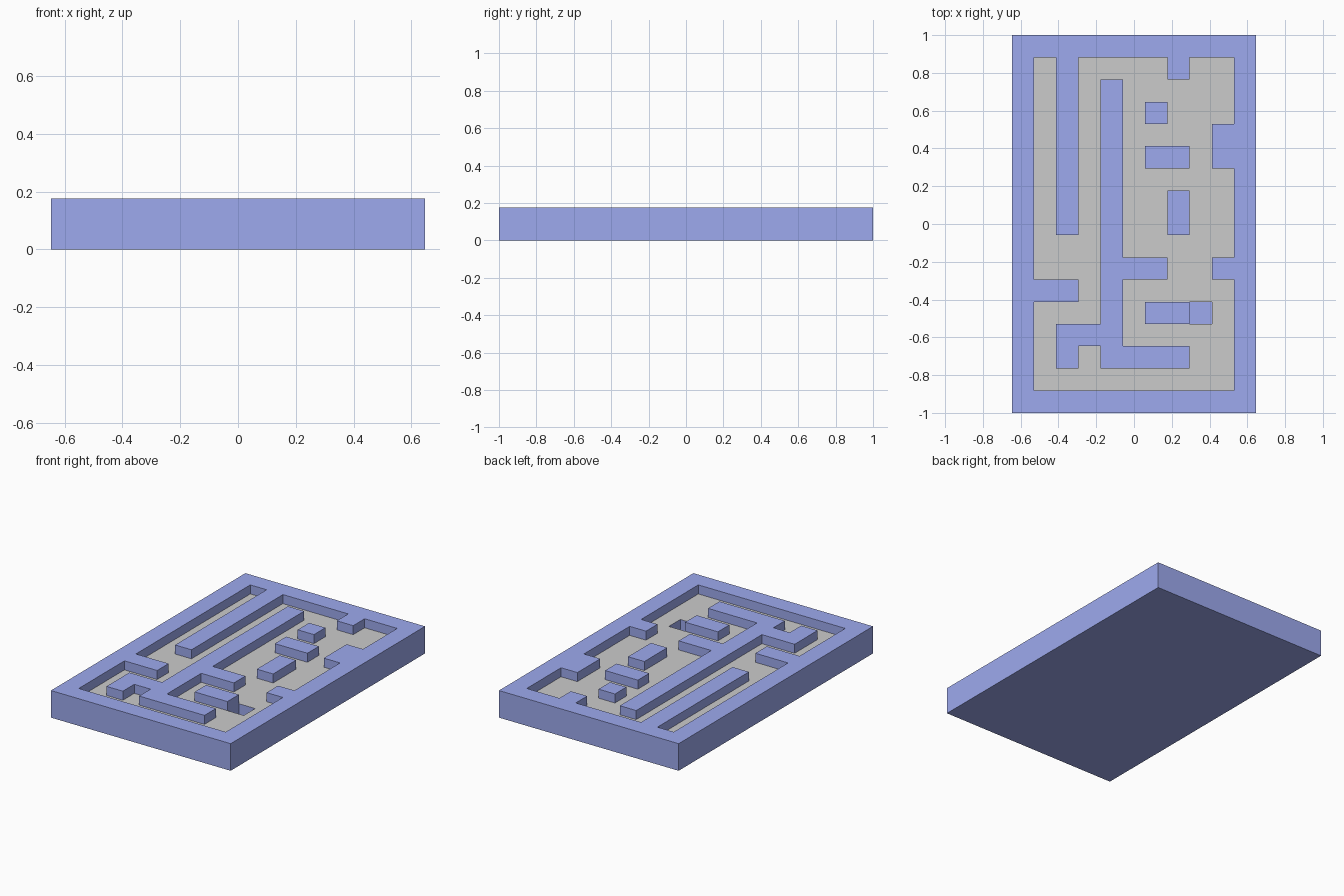
import bpy, bmesh

if "Cube" in bpy.data.objects:
    bpy.data.objects.remove(bpy.data.objects["Cube"])

# Plan of the board: # wall, . floor, o goal pit (first row is the back)
PLAN = """
###########
#.#....#..#
#.#.#.....#
#.#.#.#...#
#.#.#....##
#.#.#.##.##
#.#.#.....#
#.#.#..#..#
#.#.#..#..#
#...#.....#
#...###..##
###.#.....#
#...#.##o.#
#.###.....#
#.#.####..#
#.........#
###########
""".split()

ROWS, COLS = len(PLAN), len(PLAN[0])
C = 2 / ROWS
LEVEL = {"#": 1.5 * C, ".": C, "o": 0.01, " ": 0.0}


def kind(i, j):
    return PLAN[j][i] if 0 <= i < COLS and 0 <= j < ROWS else " "


def corner(i, j, z):
    return ((i - COLS / 2) * C, 1 - j * C, z)


def add_face(bm, points):
    bm.faces.new([bm.verts.new(p) for p in points])


def finish(bm, name):
    bmesh.ops.remove_doubles(bm, verts=bm.verts, dist=1e-4)
    bmesh.ops.dissolve_limit(bm, angle_limit=0.01, verts=bm.verts, edges=bm.edges)
    mesh = bpy.data.meshes.new(name)
    bm.to_mesh(mesh)
    bm.free()
    ob = bpy.data.objects.new(name, mesh)
    bpy.context.collection.objects.link(ob)
    return ob


tray, floor = bmesh.new(), bmesh.new()
for j in range(ROWS):
    for i in range(COLS):
        k = kind(i, j)
        z = LEVEL[k]
        # Flat top of each cell: grey floor or coloured wall and pit bottom
        add_face(floor if k == "." else tray,
                 [corner(i, j, z), corner(i, j + 1, z),
                  corner(i + 1, j + 1, z), corner(i + 1, j, z)])
        # Vertical sides wherever a neighbour lies lower
        for di, dj, a, b in ((-1, 0, (0, 0), (0, 1)), (0, 1, (0, 1), (1, 1)),
                             (1, 0, (1, 1), (1, 0)), (0, -1, (1, 0), (0, 0))):
            low = LEVEL[kind(i + di, j + dj)]
            if low < z:
                p, q = (i + a[0], j + a[1]), (i + b[0], j + b[1])
                add_face(tray, [corner(*p, z), corner(*p, low),
                                corner(*q, low), corner(*q, z)])

# Closed underside
add_face(tray, [corner(0, 0, 0), corner(COLS, 0, 0),
                corner(COLS, ROWS, 0), corner(0, ROWS, 0)])

finish(floor, "maze_floor")
walls = finish(tray, "maze_walls_and_tray")
blue = bpy.data.materials.new("blue")
blue.diffuse_color = (0.34, 0.40, 0.86, 1)
blue.use_nodes = True
blue.node_tree.nodes["Principled BSDF"].inputs["Base Color"].default_value = blue.diffuse_color
walls.data.materials.append(blue)
